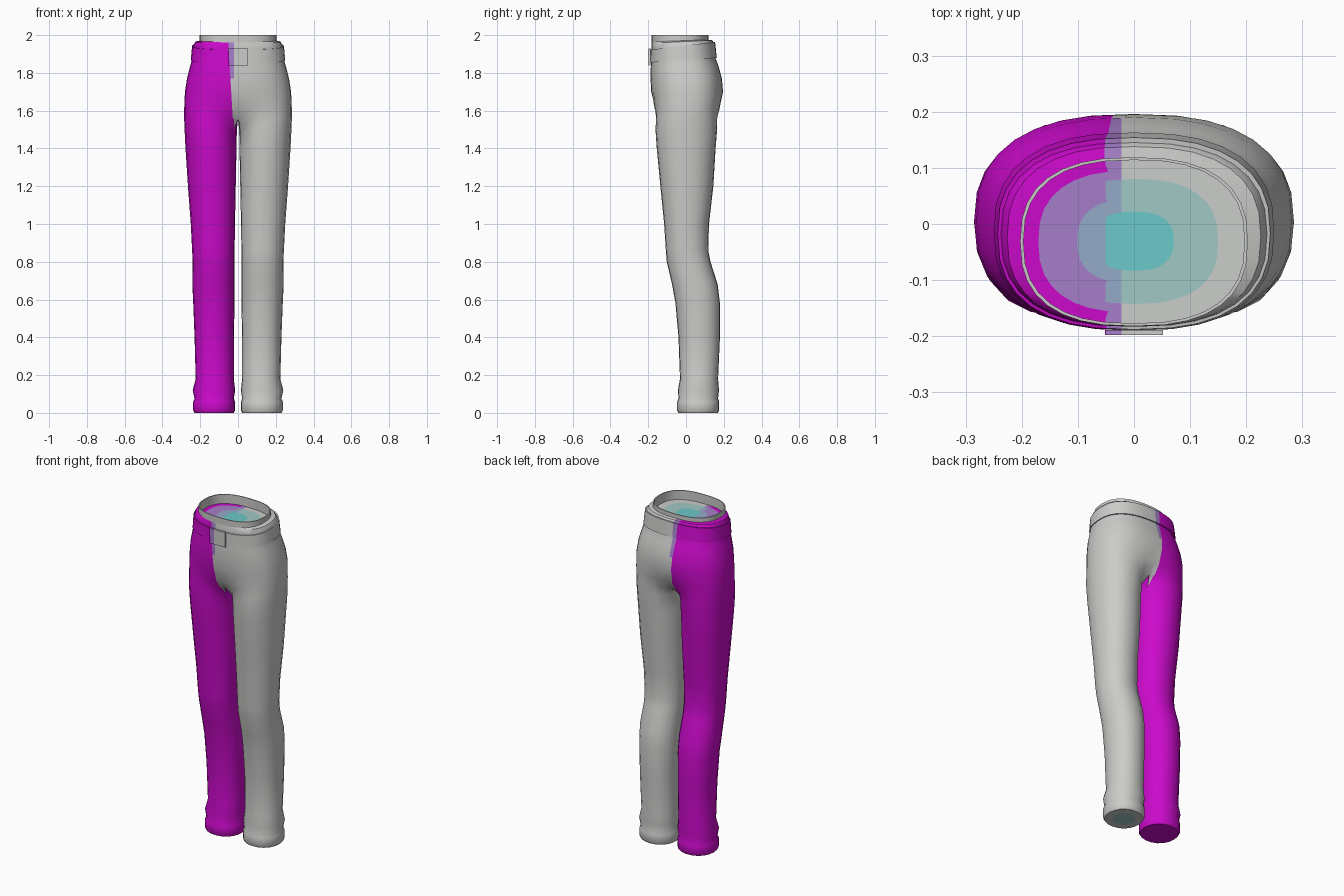
import bpy, bmesh
from math import sin, cos, radians, copysign
from mathutils import Vector

if "Cube" in bpy.data.objects:
    bpy.data.objects.remove(bpy.data.objects["Cube"])


def material(name, r, g, b):
    m = bpy.data.materials.new(name)
    m.use_nodes = True
    m.diffuse_color = (r, g, b, 1)
    m.node_tree.nodes["Principled BSDF"].inputs["Base Color"].default_value = (r, g, b, 1)
    return m


GRAY, MAGENTA, LAVENDER, BLUE, PALE, TEAL = range(6)
MATERIALS = [
    material("light gray", .6, .61, .59),
    material("magenta", .6, .003, .6),
    material("lavender", .38, .21, .58),
    material("blue gray", .3, .4, .58),
    material("pale teal", .35, .58, .56),
    material("teal", .15, .58, .58),
]
OUTER, INNER = 16, 3      # steps round the outside and between the thighs
CROTCH = 1.53


def power(v, n):
    return copysign(abs(v) ** (2 / n), v)


def arc(start, end, steps, cx, hx, y0, y1, n):
    """Points on a rounded oval from one angle to another, front to back."""
    pts = []
    for i in range(steps + 1):
        a = radians(start + (end - start) * i / steps)
        pts.append(Vector((cx + hx * power(cos(a), n),
                           (y0 + y1) / 2 + (y1 - y0) / 2 * power(sin(a), n), 0)))
    return pts


def lift(pts, z, tilt=0):
    return [Vector((p.x, p.y, z + tilt * p.y)) for p in pts]


def waist_ring(z, hx, y0, y1, tilt=0):
    pts = arc(-90, 90, OUTER, 0, hx, y0, y1, 2.5)
    pts[0].x = pts[-1].x = 0
    return lift(pts, z, tilt)


def leg_ring(z, xi, xo, y0, y1):
    cx, hx = (xi + xo) / 2, (xo - xi) / 2
    pts = arc(-150, 150, OUTER, cx, hx, y0, y1, 2.15)
    pts += arc(150, 210, INNER + 1, cx, hx, y0, y1, 2.15)[1:-1]
    return lift(pts, z)


def hip_ring(z, hx, y0, y1, tilt, blend):
    """Half a hip section, its inner points lying on the middle plane."""
    leg = leg_ring(z, 0, hx, y0, y1)
    hip = waist_ring(z, hx, y0, y1)
    ring = [l.lerp(h, blend) for l, h in zip(leg, hip)]
    ring[0].x = ring[-1].x = 0
    for i in range(1, INNER + 1):
        ring.append(ring[OUTER].lerp(ring[0], i / (INNER + 1)))
    return lift(ring, z, tilt)


def loft(bm, rings, closed=False):
    """Skin rings on the left half, then mirror the skin to the right."""
    for side in (1, -1):
        rows = [[bm.verts.new((p.x * side, p.y, p.z)) for p in r] for r in rings]
        count = len(rings[0])
        for a, b in zip(rows, rows[1:]):
            for i in range(count if closed else count - 1):
                j = (i + 1) % count
                quad = (a[i], a[j], b[j], b[i])
                if any(abs(v.co.x) > .0001 for v in quad):
                    bm.faces.new(quad)


def two_tone(c):
    """Right half magenta, a blended seam, left half gray."""
    if c.z < CROTCH:
        sole = c.z < .001 and (c.xy - Vector((.125, .065))).length < .06
        return MAGENTA if c.x < 0 else PALE if sole else GRAY
    if c.x + .06 * (c.z - 1.85) < -.045:
        return MAGENTA
    return LAVENDER if c.x < -.022 and c.z > 1.75 else GRAY


def finish(name, bm, rule, face_up=False):
    bmesh.ops.remove_doubles(bm, verts=bm.verts, dist=.0002)
    bmesh.ops.recalc_face_normals(bm, faces=bm.faces)
    if face_up and sum(f.normal.z for f in bm.faces) < 0:
        bmesh.ops.reverse_faces(bm, faces=bm.faces)
    # cut along both sides of the colour seam
    for x, slope in ((-.045, .06), (-.022, 0)):
        faces = [f for f in bm.faces if f.calc_center_median().z > CROTCH]
        geom = faces + list({e for f in faces for e in f.edges}) + list({v for f in faces for v in f.verts})
        bmesh.ops.bisect_plane(bm, geom=geom, dist=.00001,
                               plane_co=(x, 0, 1.85), plane_no=(1, 0, slope))
    for f in bm.faces:
        f.material_index = rule(f.calc_center_median())
    mesh = bpy.data.meshes.new(name)
    bm.to_mesh(mesh)
    bm.free()
    for m in MATERIALS:
        mesh.materials.append(m)
    ob = bpy.data.objects.new(name, mesh)
    bpy.context.collection.objects.link(ob)
    bpy.ops.object.select_all(action='DESELECT')
    ob.select_set(True)
    bpy.context.view_layer.objects.active = ob
    bpy.ops.object.shade_smooth_by_angle(angle=radians(40))
    return ob


# Trousers: soles, cuffs, legs and hips in one skin
LEG = [  # height, inner x, outer x, front y, back y
    (0, .022, .23, -.04, .168),
    (.012, .016, .237, -.047, .176),
    (.06, .016, .237, -.047, .176),
    (.075, .022, .23, -.04, .17),
    (.12, .015, .24, -.043, .175),
    (.18, .022, .224, -.032, .17),
    (.4, .022, .23, -.04, .18),
    (.58, .018, .237, -.056, .18),
    (.68, .018, .242, -.074, .168),
    (.8, .019, .24, -.102, .13),
    (.86, .018, .243, -.107, .118),
    (1, .016, .25, -.116, .122),
    (1.2, .012, .265, -.136, .145),
    (1.4, .008, .278, -.155, .157),
    (1.5, .006, .283, -.162, .165),
]
HIP = [  # height, outer x, front y, back y, tilt, blend from leg to hip
    (1.555, .285, -.169, .175, 0, .45),
    (1.61, .285, -.175, .186, 0, .85),
    (1.7, .281, -.184, .196, 0, 1),
    (1.77, .27, -.188, .19, 0, 1),
    (1.83, .255, -.187, .172, .04, 1),
    (1.87, .244, -.185, .155, .07, 1),
    (1.945, .237, -.183, .147, .1, 1),
    (1.966, .226, -.183, .138, .05, 1),
    (1.972, .2, -.18, .117, .03, 1),
]
base = leg_ring(*LEG[0])
heel = sum(base, Vector()) / len(base)
rings = [[heel.lerp(p, s) for p in base] for s in (0, .6)]
rings += [leg_ring(*r) for r in LEG] + [hip_ring(*r) for r in HIP]
bm = bmesh.new()
loft(bm, rings, closed=True)
finish("trousers", bm, two_tone)

# Belt: a tilted band standing slightly proud of the waist
bm = bmesh.new()
loft(bm, [waist_ring(1.868, .242, -.184, .155, .07),
          waist_ring(1.868, .25, -.19, .163, .07),
          waist_ring(1.945, .243, -.188, .154, .12),
          waist_ring(1.945, .232, -.181, .143, .12)])
finish("belt", bm, two_tone)

# Buckle: a thin plate on the belt
bm = bmesh.new()
bmesh.ops.create_cube(bm, size=1)
bmesh.ops.scale(bm, vec=(.104, .009, .09), verts=bm.verts)
bmesh.ops.translate(bm, vec=(0, -.193, 1.884), verts=bm.verts)
finish("buckle", bm, two_tone)

# Waist rim: thin upright wall round the opening
OPENING = (.203, -.182, .119)
INSIDE = (.197, -.177, .114)
bm = bmesh.new()
loft(bm, [waist_ring(1.945, *OPENING), waist_ring(2, *OPENING),
          waist_ring(2, *INSIDE), waist_ring(1.945, *INSIDE)])
finish("waist_rim", bm, lambda c: GRAY)

# Lining: flat panel sunk in the opening, coloured in rings
edge = waist_ring(1.945, *OPENING)
centre = Vector((0, -.03, 1.945))
STEPS = (0, .35, .5, .74, .84, 1)


def lining_colour(c):
    d = c - centre
    r = (abs(d.x / .2) ** 2.5 + abs(d.y / .15) ** 2.5) ** .4
    if c.x < -.045:
        return MAGENTA if r > .83 else LAVENDER if r > .5 else BLUE
    if r < .34:
        return TEAL
    if c.x < -.022:
        return LAVENDER if r > .73 else BLUE
    return GRAY if r > .73 else PALE


bm = bmesh.new()
loft(bm, [[centre.lerp(p, s) for p in edge] for s in STEPS])
finish("lining", bm, lining_colour, face_up=True)
